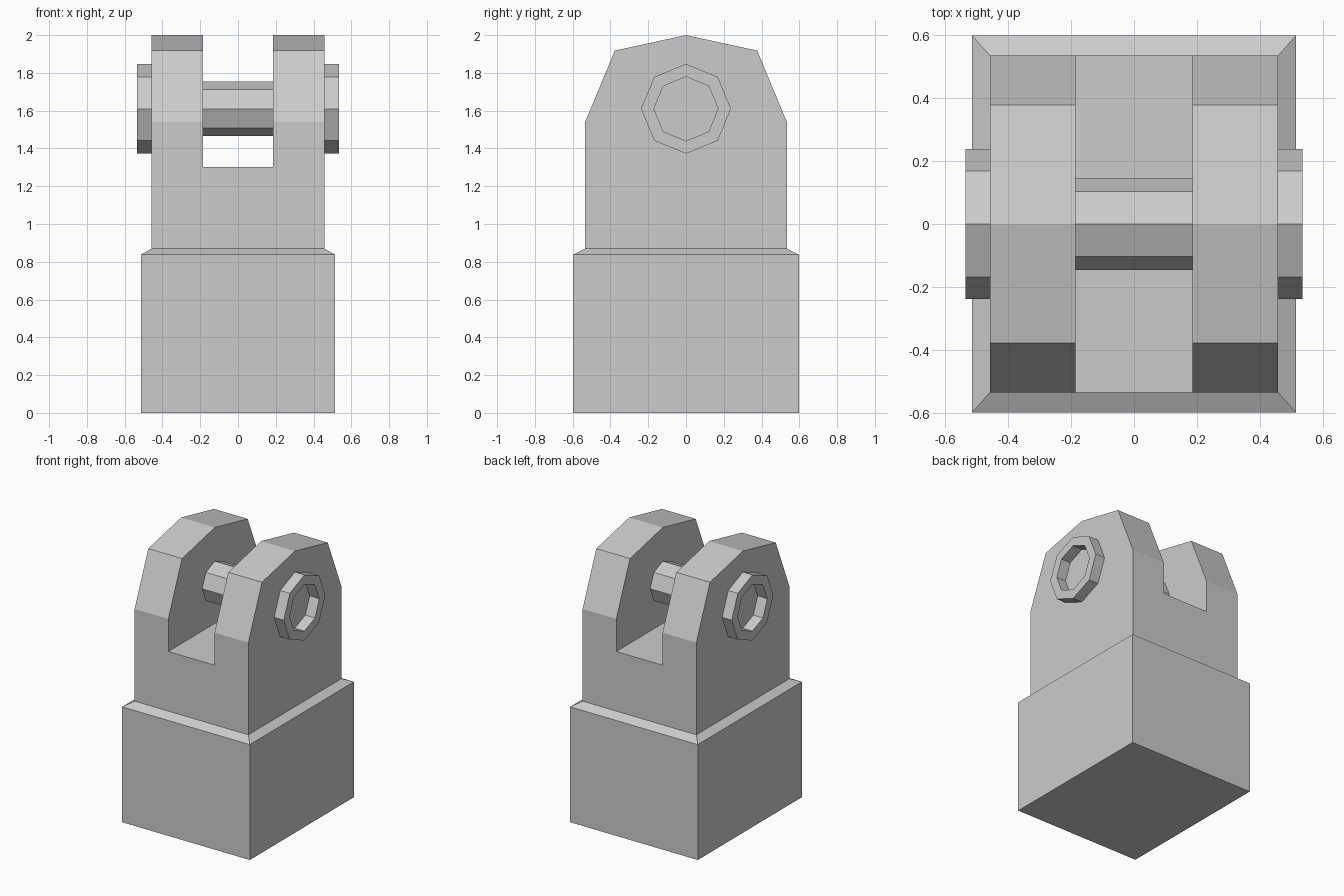
import bpy, bmesh, math

if "Cube" in bpy.data.objects:
    bpy.data.objects.remove(bpy.data.objects["Cube"])


def new_object(name, bm):
    bmesh.ops.recalc_face_normals(bm, faces=bm.faces)
    mesh = bpy.data.meshes.new(name)
    bm.to_mesh(mesh)
    bm.free()
    obj = bpy.data.objects.new(name, mesh)
    bpy.context.scene.collection.objects.link(obj)
    return obj


def loft(name, loops, closed=False):
    """Skin a list of equal-length point loops; cap the ends or join them round."""
    bm = bmesh.new()
    rings = [[bm.verts.new(p) for p in loop] for loop in loops]
    pairs = list(zip(rings, rings[1:]))
    if closed:
        pairs.append((rings[-1], rings[0]))
    else:
        bm.faces.new(rings[0])
        bm.faces.new(rings[-1])
    n = len(rings[0])
    for a, b in pairs:
        for i in range(n):
            j = (i + 1) % n
            bm.faces.new((a[i], a[j], b[j], b[i]))
    return new_object(name, bm)


def rect(x, y, z):
    return [(-x, -y, z), (x, -y, z), (x, y, z), (-x, y, z)]


def octagon(x, r, z=1.61):
    angles = [math.tau * i / 8 for i in range(8)]
    return [(x, r * math.cos(a), z + r * math.sin(a)) for a in angles]


# Square base with bevelled shoulder
loft("base_block", [rect(0.513, 0.597, 0), rect(0.513, 0.597, 0.838),
                    rect(0.457, 0.534, 0.87)])

# Fork: rounded side profile extruded across x, slotted down the middle
half = [(0.534, 0.87), (0.534, 1.54), (0.377, 1.918)]
profile = half + [(0, 2.0)] + [(-y, z) for y, z in reversed(half)]
fork = loft("fork", [[(x, y, z) for y, z in profile] for x in (-0.457, 0.457)])
cutter = loft("slot_cutter", [rect(0.186, 1.0, 1.303), rect(0.186, 1.0, 2.5)])
cutter.hide_render = True
cutter.hide_viewport = True
slot = fork.modifiers.new("slot", 'BOOLEAN')
slot.operation = 'DIFFERENCE'
slot.solver = 'EXACT'
slot.object = cutter

# Cross pin between the two ears
loft("cross_pin", [octagon(-0.2, 0.145), octagon(0.2, 0.145)])

# Raised open collars on the outer faces of the ears
for side, name in ((-1, "collar_left"), (1, "collar_right")):
    inner, outer = side * 0.45, side * 0.534
    loft(name, [octagon(inner, 0.238), octagon(outer, 0.238),
                octagon(outer, 0.17), octagon(inner, 0.17)], closed=True)
